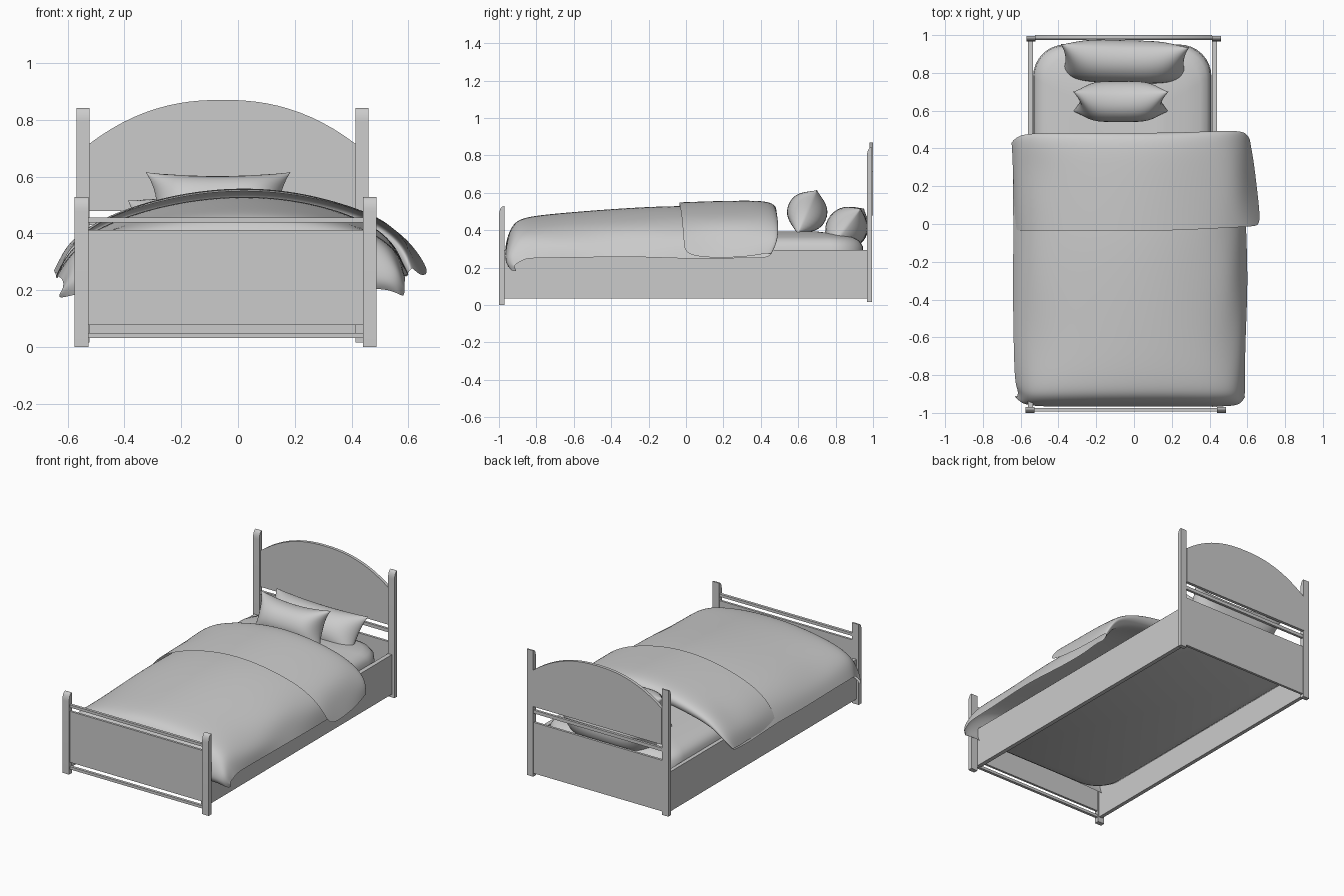
import bpy, bmesh, math, random
from mathutils import Matrix, Vector

if "Cube" in bpy.data.objects:
    bpy.data.objects.remove(bpy.data.objects["Cube"])

random.seed(4)


def finish(name, bm, smooth=None, merge=False):
    if merge:
        bmesh.ops.remove_doubles(bm, verts=bm.verts, dist=1e-5)
    bmesh.ops.recalc_face_normals(bm, faces=bm.faces)
    me = bpy.data.meshes.new(name)
    bm.to_mesh(me)
    bm.free()
    ob = bpy.data.objects.new(name, me)
    bpy.context.collection.objects.link(ob)
    if smooth:
        bpy.context.view_layer.objects.active = ob
        ob.select_set(True)
        bpy.ops.object.shade_smooth_by_angle(angle=math.radians(smooth))
        ob.select_set(False)
    return ob


def prism(name, profile, direction, smooth=None):
    """Extrude a closed 3D outline along a direction."""
    bm = bmesh.new()
    face = bm.faces.new([bm.verts.new(p) for p in profile])
    ext = bmesh.ops.extrude_face_region(bm, geom=[face])
    bmesh.ops.translate(bm, vec=direction,
                        verts=[g for g in ext['geom'] if isinstance(g, bmesh.types.BMVert)])
    return finish(name, bm, smooth)


def box(name, x0, x1, y0, y1, z0, z1):
    return prism(name, [(x0, y0, z0), (x1, y0, z0), (x1, y1, z0), (x0, y1, z0)], (0, 0, z1 - z0))


def post(name, x0, x1, y0, y1, z0, z1):
    """Post whose front top corner is rounded."""
    d, h = (y1 - y0) * 0.8, 0.05
    prof = [(x0, y1, z0), (x0, y1, z1)]
    for i in range(7):
        a = math.pi / 2 * i / 6
        prof.append((x0, y0 + d - d * math.sin(a), z1 - h + h * math.cos(a)))
    prof.append((x0, y0, z0))
    return prism(name, prof, (x1 - x0, 0, 0), 30)


def grid_faces(bm, rows):
    for r0, r1 in zip(rows, rows[1:]):
        for i in range(len(r0) - 1):
            bm.faces.new((r0[i], r0[i + 1], r1[i + 1], r1[i]))


# posts
post("foot_post_left", -0.575, -0.527, -1.0, -0.97, 0, 0.528)
post("foot_post_right", 0.44, 0.487, -1.0, -0.97, 0, 0.528)
post("head_post_left", -0.568, -0.522, 0.967, 0.995, 0.015, 0.842)
post("head_post_right", 0.413, 0.46, 0.967, 0.995, 0.015, 0.842)

# footboard panel and bars
box("foot_panel", -0.53, 0.443, -0.99, -0.975, 0.077, 0.412)
for n, z in (("foot_top_bar", 0.438), ("foot_bottom_bar", 0.032)):
    box(n, -0.53, 0.443, -0.992, -0.974, z, z + 0.018)

# side rails
box("side_rail_left", -0.56, -0.535, -0.97, 0.967, 0.035, 0.295)
box("side_rail_right", 0.412, 0.44, -0.97, 0.967, 0.035, 0.295)

# arched headboard, bar and lower panel
arch = [(-0.524, 0.98, 0.478), (0.414, 0.98, 0.478)]
for i in range(25):
    t = 1 - i / 12
    arch.append((-0.055 + 0.469 * t, 0.98, 0.715 + 0.155 * (1 - abs(t) ** 2.3)))
prism("headboard_arch", arch, (0, 0.02, 0), 30)
box("head_bar", -0.524, 0.414, 0.976, 0.992, 0.43, 0.452)
box("head_lower_panel", -0.524, 0.414, 0.974, 0.99, 0.035, 0.37)


# mattress: stacked rounded rectangles
def rounded_ring(bm, inset, z):
    cx, hx, hy = -0.062, 0.472 - inset, 0.95 - inset
    r = max(0.17 - inset * 0.4, 0.05)
    ring = []
    for k, (sx, sy) in enumerate(((1, 1), (-1, 1), (-1, -1), (1, -1))):
        for i in range(9):
            a = math.pi / 2 * (k + i / 8)
            ring.append(bm.verts.new((cx + sx * (hx - r) + r * math.cos(a),
                                      sy * (hy - r) + r * math.sin(a), z)))
    return ring


bm = bmesh.new()
rings = [rounded_ring(bm, *p) for p in ((0.03, 0.185), (0.005, 0.2), (0, 0.26), (0.005, 0.315),
                                        (0.025, 0.345), (0.06, 0.362), (0.13, 0.378), (0.25, 0.393))]
grid_faces(bm, [r + r[:1] for r in rings])
bm.faces.new(rings[0])
bm.faces.new(rings[-1])
finish("mattress", bm, 60)


# pillows
def pillow(name, centre, width, height, thick, tilt, turn=0, pinch=0.12):
    n, m = 28, 18
    bm = bmesh.new()
    for side in (-1, 1):
        rows = []
        for j in range(m + 1):
            v = -math.cos(math.pi * j / m)
            row = []
            for i in range(n + 1):
                u = -math.cos(math.pi * i / n)
                x = width / 2 * u * (1 - pinch * (1 - v * v) * abs(u))
                z = height / 2 * v * (1 - 1.3 * pinch * (1 - u * u) * abs(v))
                y = side * thick / 2 * ((1 - u ** 4) ** 0.7) * ((1 - v * v) ** 0.6)
                row.append(bm.verts.new((x, y, z)))
            rows.append(row)
        grid_faces(bm, rows)
    bm.transform(Matrix.Translation(Vector(centre)) @ Matrix.Rotation(math.radians(turn), 4, 'Z')
                 @ Matrix.Rotation(math.radians(-tilt), 4, 'X'))
    return finish(name, bm, 80, merge=True)


pillow("back_pillow", (-0.05, 0.86, 0.41), 0.68, 0.27, 0.22, 38, -1.5, 0.08)
pillow("front_pillow", (-0.07, 0.648, 0.497), 0.51, 0.26, 0.215, 24, 0, 0.15)

# duvet: cross-section (x, height fraction) swept along a (y, crown z, hem z) path that folds back
section = [(-0.635, 0), (-0.6, 0.26), (-0.53, 0.53), (-0.4, 0.745), (-0.2, 0.93), (0, 1), (0.2, 0.955),
           (0.4, 0.77), (0.515, 0.54), (0.575, 0.27), (0.595, 0.02)]
path = [(-0.95, 0.205, 0.185), (-0.972, 0.26, 0.195), (-0.962, 0.35, 0.215), (-0.925, 0.445, 0.235),
        (-0.85, 0.478, 0.245), (-0.6, 0.502, 0.25), (-0.3, 0.525, 0.25), (0, 0.538, 0.25),
        (0.25, 0.525, 0.25), (0.42, 0.465, 0.25), (0.475, 0.465, 0.25), (0.492, 0.525, 0.265),
        (0.44, 0.558, 0.265), (0.3, 0.56, 0.255), (0.12, 0.556, 0.25), (-0.035, 0.55, 0.25)]
bm = bmesh.new()
rows = []
for j, (y, crown, hem) in enumerate(path):
    fold, row = j >= 11, []
    for i, (x, f) in enumerate(section):
        e = abs(i - 5) / 5
        if j < 5:                       # flatter crown at the foot
            f = f ** 0.75
            x *= 0.98
        yy = y + (0.05 * e ** 6 if j < 4 else 0)
        if 8 < j < 13:                  # head end sags back at the sides
            yy -= 0.05 * e ** 6
        z = hem + (crown - hem) * f
        if fold:                        # top layer spreads outwards on the right
            x *= 1.015
            if x > 0.35:
                x += 0.06 * e * (0.5 - y) / 0.53
                yy += 0.03 * e
            z += 0.004
        if e > 0.5:                     # loose wrinkles
            w = 0.010 if j != 0 else 0.018
            x += random.uniform(-w, w)
            z += random.uniform(-w, w)
        row.append(bm.verts.new((x, yy, z)))
    rows.append(row)
grid_faces(bm, rows)
duvet = finish("duvet", bm, 180)
sub = duvet.modifiers.new("soften", 'SUBSURF')
sub.levels = sub.render_levels = 3
